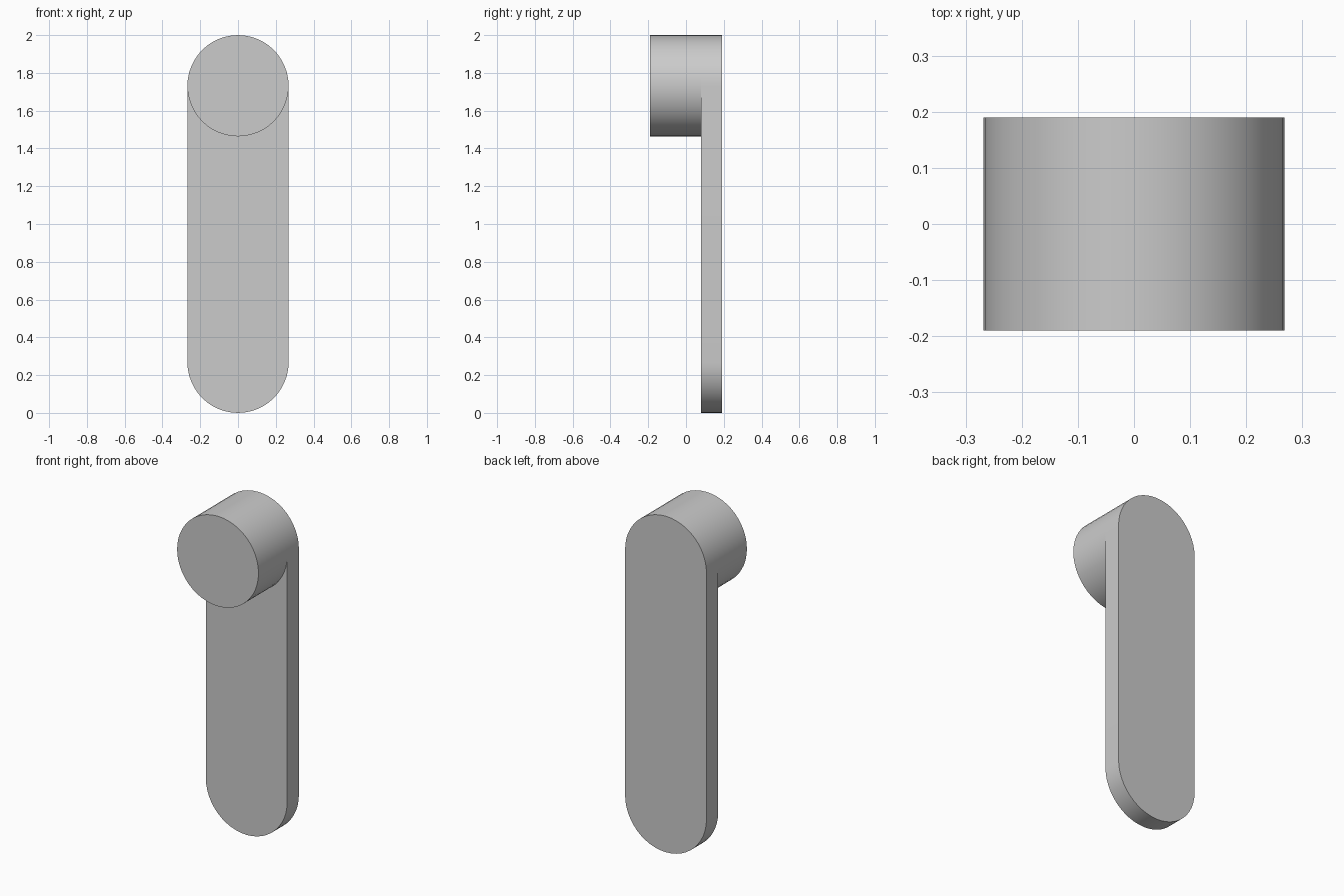
import bpy
import bmesh
from math import sin, cos, pi

cube = bpy.data.objects.get("Cube")
if cube:
    bpy.data.objects.remove(cube)

RADIUS = 0.268
TOP, BOTTOM = 2 - RADIUS, RADIUS      # centres of the rounded ends
FRONT, JOIN, BACK = -0.19, 0.08, 0.19
HALF_STEPS = 24

grey = bpy.data.materials.new("light grey")
grey.use_nodes = True
colour = (0.6, 0.6, 0.6, 1)
grey.diffuse_color = colour
grey.node_tree.nodes["Principled BSDF"].inputs["Base Color"].default_value = colour


def rounded_slab(name, low, high, y0, y1):
    """Extrude a round-ended outline along y; equal centres give a disc."""
    outline = []
    for start, centre in ((0, high), (pi, low)):
        steps = HALF_STEPS + (1 if high > low else 0)
        for i in range(steps):
            a = start + pi * i / HALF_STEPS
            outline.append((RADIUS * cos(a), y0, centre + RADIUS * sin(a)))
    bm = bmesh.new()
    face = bm.faces.new([bm.verts.new(p) for p in outline])
    result = bmesh.ops.extrude_face_region(bm, geom=[face], use_keep_orig=True)
    moved = [v for v in result["geom"] if isinstance(v, bmesh.types.BMVert)]
    bmesh.ops.translate(bm, verts=moved, vec=(0, y1 - y0, 0))
    bmesh.ops.recalc_face_normals(bm, faces=bm.faces)
    mesh = bpy.data.meshes.new(name)
    bm.to_mesh(mesh)
    bm.free()
    mesh.materials.append(grey)
    obj = bpy.data.objects.new(name, mesh)
    bpy.context.collection.objects.link(obj)
    bpy.ops.object.select_all(action="DESELECT")
    obj.select_set(True)
    bpy.context.view_layer.objects.active = obj
    bpy.ops.object.shade_smooth_by_angle()


# Long flat lever and the round hub on its front
rounded_slab("lever_plate", BOTTOM, TOP, JOIN, BACK)
rounded_slab("round_hub", TOP, TOP, FRONT, JOIN)
